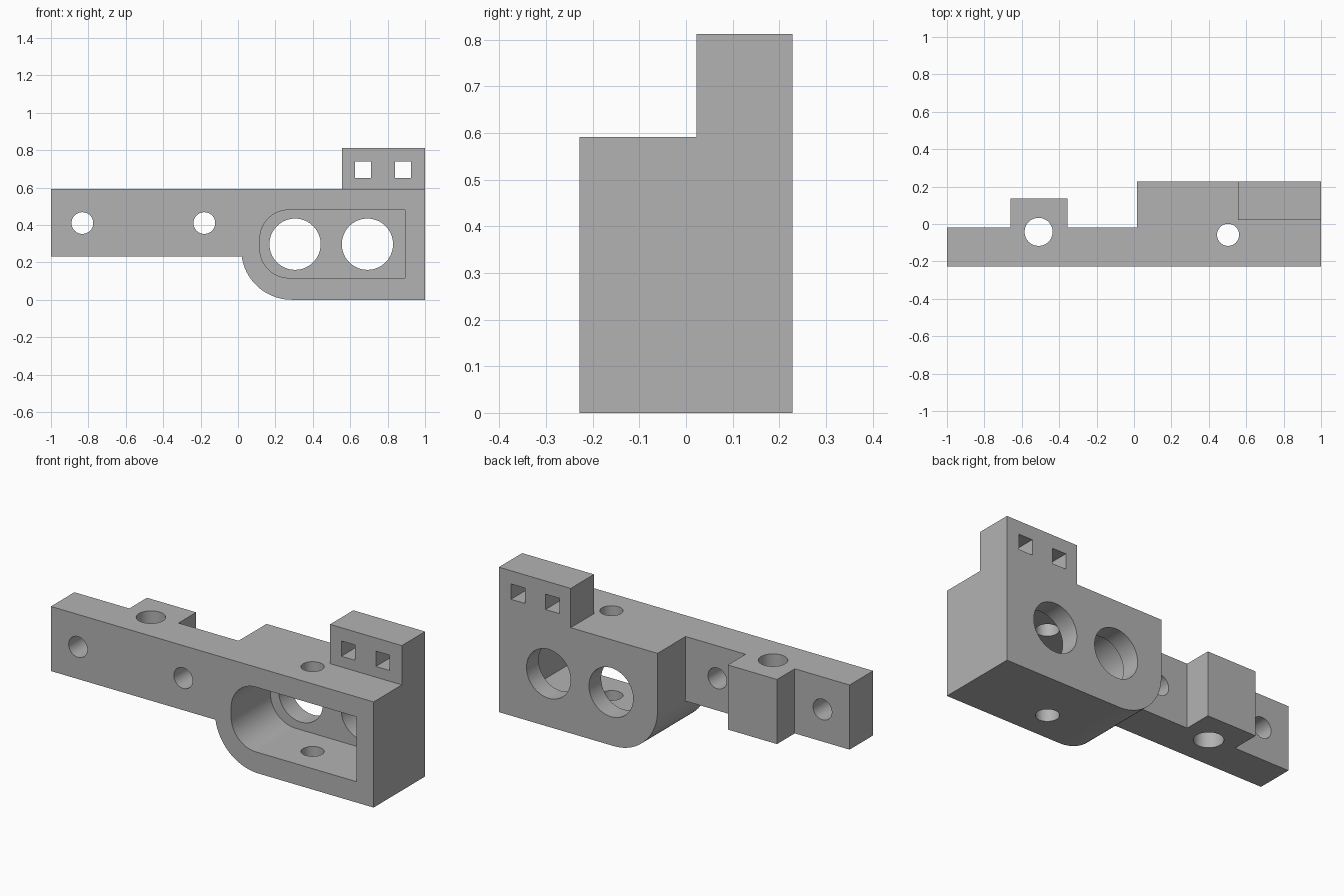
import bpy, bmesh, math
from mathutils import Vector

if "Cube" in bpy.data.objects:
    bpy.data.objects.remove(bpy.data.objects["Cube"])

grey = bpy.data.materials.new("plain grey")
grey.use_nodes = True
colour = (0.45, 0.45, 0.45, 1)
grey.diffuse_color = colour
grey.node_tree.nodes["Principled BSDF"].inputs["Base Color"].default_value = colour

FRONT, BACK = -0.228, 0.228
LOW, TOP = 0.23, 0.592


def prism(name, outline, start, end, axis):
    """Extrude an outline along y (outline in x, z) or z (outline in x, y)."""
    bm = bmesh.new()
    verts = [bm.verts.new((a, start, b) if axis == "y" else (a, b, start)) for a, b in outline]
    face = bm.faces.new(verts)
    shift = Vector((0, end - start, 0) if axis == "y" else (0, 0, end - start))
    side = bmesh.ops.extrude_face_region(bm, geom=[face], use_keep_orig=True)["geom"]
    bmesh.ops.translate(bm, vec=shift, verts=[v for v in side if isinstance(v, bmesh.types.BMVert)])
    bmesh.ops.recalc_face_normals(bm, faces=bm.faces)
    mesh = bpy.data.meshes.new(name)
    bm.to_mesh(mesh)
    bm.free()
    mesh.materials.append(grey)
    obj = bpy.data.objects.new(name, mesh)
    bpy.context.scene.collection.objects.link(obj)
    return obj


def arc(x, y, r, first=0, last=360, steps=64):
    count = steps if last - first == 360 else steps + 1
    angles = [math.radians(first + (last - first) * i / steps) for i in range(count)]
    return [(x + r * math.cos(a), y + r * math.sin(a)) for a in angles]


def rect(x0, x1, y0, y1):
    return [(x0, y0), (x1, y0), (x1, y1), (x0, y1)]


def combine(body, part, operation):
    mod = body.modifiers.new(operation, "BOOLEAN")
    mod.operation, mod.solver, mod.object = operation, "EXACT", part
    part.hide_render = True
    bpy.context.view_layer.update()
    result = body.evaluated_get(bpy.context.evaluated_depsgraph_get())
    mesh = bpy.data.meshes.new_from_object(result)
    body.modifiers.clear()
    body.data = mesh
    bpy.data.objects.remove(part)


# Long bar with the boss on its back
bar = [(-1, FRONT), (0.6, FRONT), (0.6, -0.02), (-0.355, -0.02),
       (-0.355, 0.137), (-0.66, 0.137), (-0.66, -0.02), (-1, -0.02)]
bracket = prism("mounting_bracket", bar, LOW, TOP, "z")

# Deep housing with one rounded lower corner
housing = arc(0.287, 0.27, 0.27, 180, 270, 24) + [(1, 0), (1, TOP), (0.017, TOP)]
combine(bracket, prism("housing", housing, FRONT, BACK, "y"), "UNION")

# Raised tab at the back
combine(bracket, prism("tab", rect(0.555, 1, TOP - 0.05, 0.812), 0.022, BACK, "y"), "UNION")

# Pocket open to the front
pocket = (arc(0.272, 0.325, 0.155, 90, 180, 24) + arc(0.272, 0.272, 0.155, 180, 270, 24)
          + [(0.893, 0.117), (0.893, 0.48)])
combine(bracket, prism("pocket", pocket, -0.4, 0.12, "y"), "DIFFERENCE")

# Holes through from front to back
through = [arc(x, 0.41, 0.058) for x in (-0.832, -0.18)]
through += [rect(x - 0.043, x + 0.043, 0.652, 0.738) for x in (0.668, 0.882)]
for outline in through:
    combine(bracket, prism("hole", outline, -0.4, 0.4, "y"), "DIFFERENCE")
for x in (0.305, 0.692):
    combine(bracket, prism("window", arc(x, 0.297, 0.137), 0, 0.4, "y"), "DIFFERENCE")

# Vertical holes
for x, y, r in ((-0.51, -0.042, 0.075), (0.503, -0.058, 0.059)):
    combine(bracket, prism("bore", arc(x, y, r), -0.2, 1, "z"), "DIFFERENCE")

bpy.ops.object.select_all(action="DESELECT")
bpy.context.view_layer.objects.active = bracket
bracket.select_set(True)
bpy.ops.object.shade_smooth_by_angle(angle=math.radians(30))
